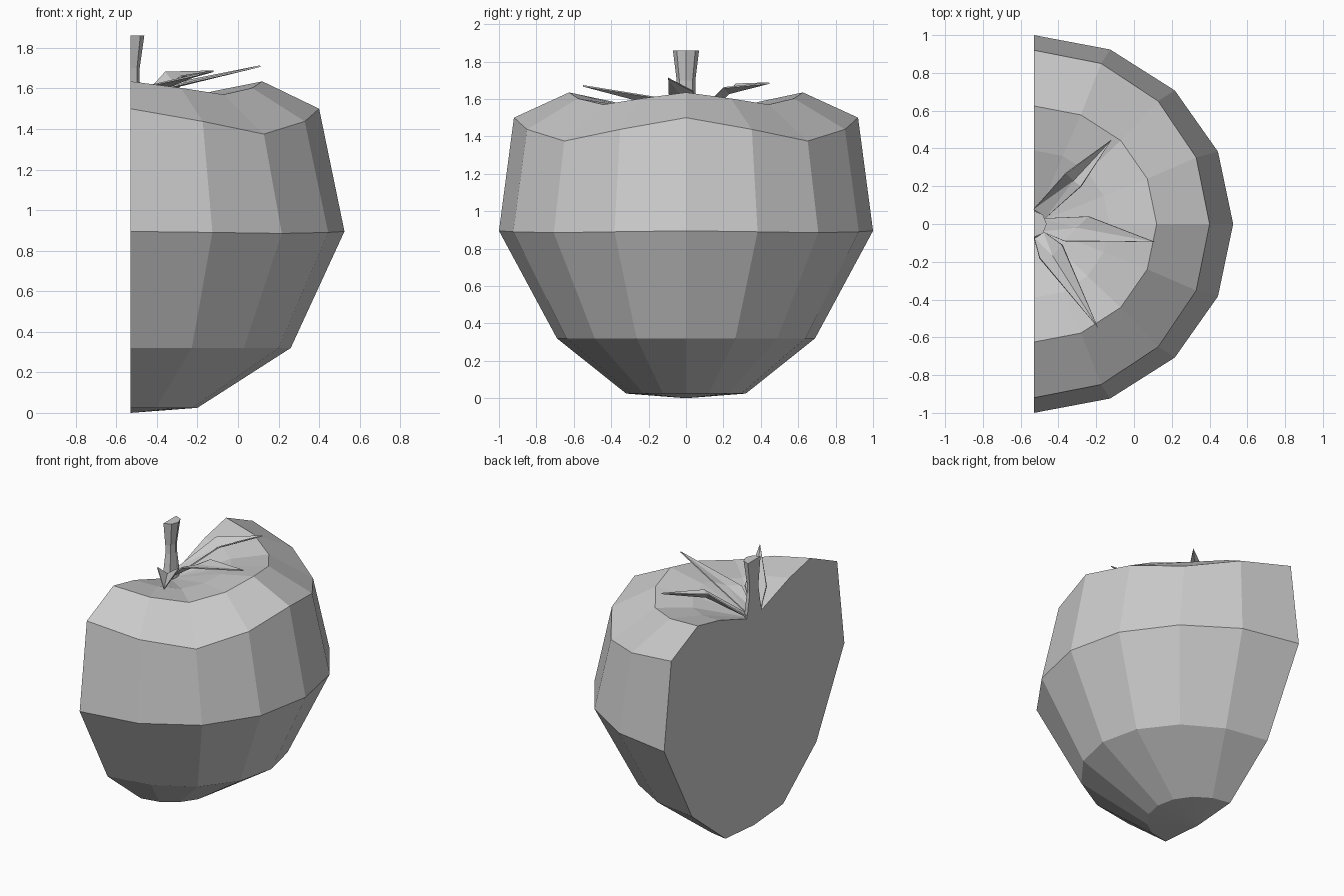
import bpy
from math import sin, cos, pi

if "Cube" in bpy.data.objects:
    bpy.data.objects.remove(bpy.data.objects["Cube"])

CUT = -0.53  # plane of the flat cut side


def add_mesh(name, verts, faces, thickness=0):
    me = bpy.data.meshes.new(name)
    me.from_pydata(verts, [], faces)
    me.update()
    ob = bpy.data.objects.new(name, me)
    bpy.context.collection.objects.link(ob)
    if thickness:
        m = ob.modifiers.new("thickness", 'SOLIDIFY')
        m.thickness = thickness
        m.offset = 0
    return ob


def half_lathe(name, rings, steps, bottom, top):
    """Half of a turned form; each ring is (rx, ry, z, drop at the diagonals)."""
    verts, faces = [], []
    n = steps + 1
    for rx, ry, z, drop in rings:
        for i in range(n):
            a = -pi / 2 + pi * i / steps
            verts.append((CUT + rx * cos(a), ry * sin(a),
                          z - drop * (1 - cos(4 * a)) / 2))
    for r in range(len(rings) - 1):
        for i in range(steps):
            a = r * n + i
            faces.append((a, a + 1, a + n + 1, a + n))
    b, t = len(verts), len(verts) + 1
    verts += [(CUT, 0, bottom), (CUT, 0, top)]
    last = (len(rings) - 1) * n
    for i in range(steps):
        faces.append((b, i + 1, i))
        faces.append((t, last + i, last + i + 1))
    # Flat cut face
    left = [r * n for r in range(len(rings))]
    right = [r * n + steps for r in range(len(rings))]
    faces.append([b] + left + [t] + right[::-1])
    return add_mesh(name, verts, faces)


# Halved fruit body with four soft lobes and a sunken top
half_lathe("fruit_half", [
    (0.33, 0.32, 0.025, 0),
    (0.79, 0.69, 0.32, 0),
    (1.055, 1.0, 0.895, 0.01),
    (0.93, 0.92, 1.5, 0.125),
    (0.65, 0.625, 1.635, 0.065),
    (0.40, 0.39, 1.585, 0.03),
], 8, 0.0, 1.45)

# Halved stem
half_lathe("stem", [
    (0.055, 0.085, 1.45, 0),
    (0.045, 0.05, 1.64, 0),
    (0.045, 0.05, 1.70, 0),
    (0.068, 0.07, 1.86, 0),
], 4, 1.45, 1.86)

# Pointed leaves: base, left knee, right knee, middle crease, tip
leaves = {
    "leaf_right": [(-0.49, 0.03, 1.49), (-0.49, -0.04, 1.49), (-0.24, 0.04, 1.64),
                   (-0.37, -0.09, 1.60), (-0.30, -0.02, 1.61), (0.11, -0.095, 1.71)],
    "leaf_front": [(-0.48, -0.04, 1.48), (-0.53, -0.07, 1.48), (-0.38, -0.11, 1.60),
                   (-0.50, -0.18, 1.60), (-0.43, -0.17, 1.57), (-0.19, -0.55, 1.67)],
    "leaf_back": [(-0.47, 0.03, 1.49), (-0.53, 0.08, 1.49), (-0.28, 0.20, 1.66),
                  (-0.36, 0.27, 1.68), (-0.32, 0.23, 1.63), (-0.12, 0.445, 1.685)],
}
for name, pts in leaves.items():
    add_mesh(name, pts, [(0, 4, 2), (0, 1, 4), (1, 3, 4), (2, 4, 5), (4, 3, 5)], 0.008)
